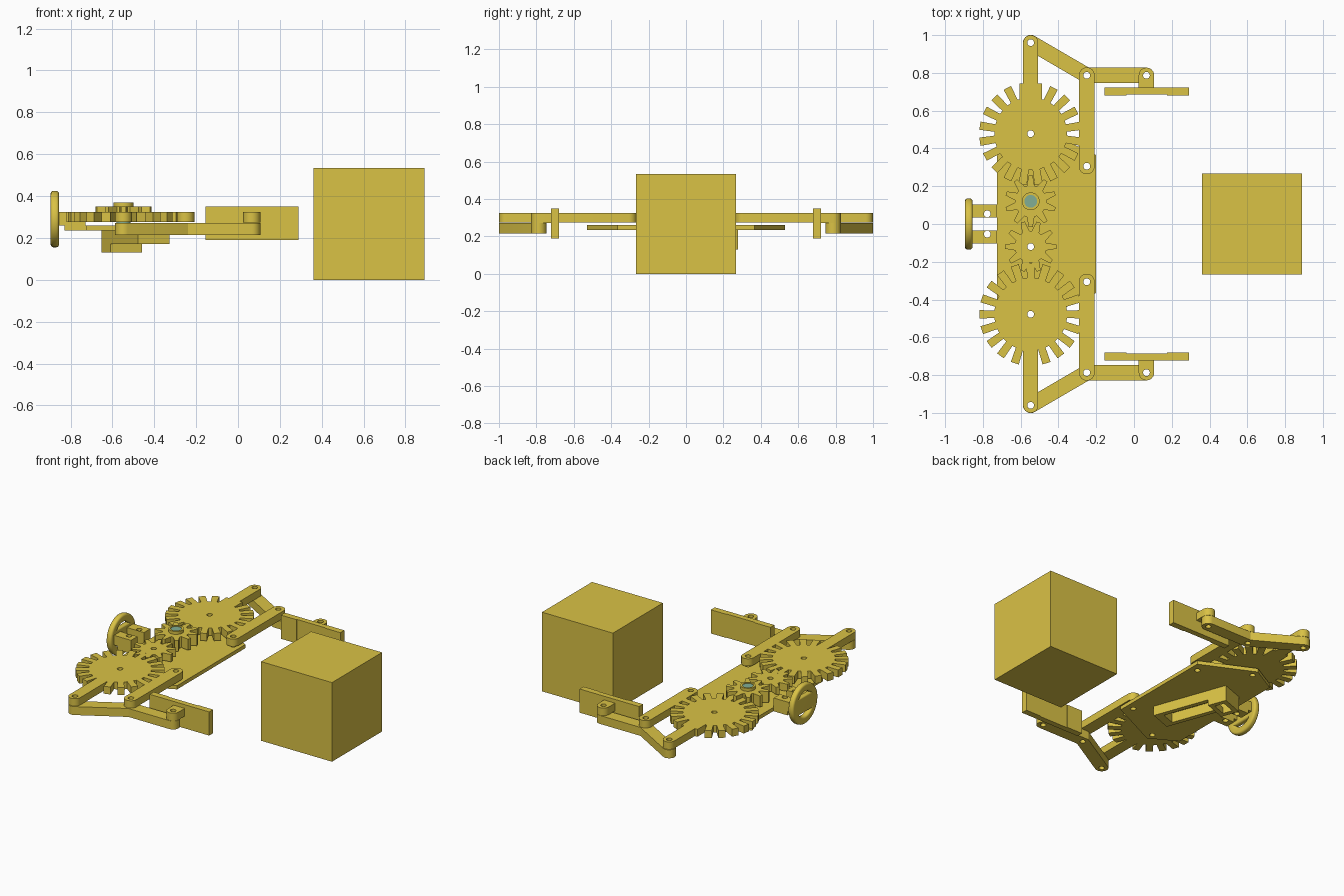
import bpy, bmesh
from math import sin, cos, pi, radians
from mathutils import Matrix, Vector

if "Cube" in bpy.data.objects:
    bpy.data.objects.remove(bpy.data.objects["Cube"])

yellow = bpy.data.materials.new("yellow")
yellow.diffuse_color = (0.7, 0.54, 0.06, 1)
yellow.use_nodes = True
yellow.node_tree.nodes["Principled BSDF"].inputs["Base Color"].default_value = yellow.diffuse_color
teal = bpy.data.materials.new("teal")
teal.diffuse_color = (0.22, 0.42, 0.3, 1)
teal.use_nodes = True
teal.node_tree.nodes["Principled BSDF"].inputs["Base Color"].default_value = teal.diffuse_color


def arc(cx, cy, r, a0=0.0, a1=2 * pi, n=24, closed=True):
    m = n if closed else n - 1
    return [(cx + r * cos(a0 + (a1 - a0) * i / m), cy + r * sin(a0 + (a1 - a0) * i / m)) for i in range(n)]


def rect(x0, x1, y0, y1):
    return [(x0, y0), (x1, y0), (x1, y1), (x0, y1)]


def plate(name, loops, z0, z1, mat=yellow, bevel=0.0, matrix=None):
    """Extrude a flat outline; every further loop is a hole."""
    c = bpy.data.curves.new(name, 'CURVE')
    c.dimensions, c.fill_mode = '2D', 'BOTH'
    c.extrude, c.bevel_depth, c.bevel_resolution = (z1 - z0) / 2 - bevel, bevel, 3
    for loop in loops:
        s = c.splines.new('POLY')
        s.points.add(len(loop) - 1)
        for p, (x, y) in zip(s.points, loop):
            p.co = (x, y, 0, 1)
        s.use_cyclic_u = True
    tmp = bpy.data.objects.new(name + "_curve", c)
    me = bpy.data.meshes.new_from_object(tmp)
    bpy.data.objects.remove(tmp)
    me.name = name
    bm = bmesh.new()
    bm.from_mesh(me)
    bmesh.ops.remove_doubles(bm, verts=bm.verts, dist=1e-5)
    bmesh.ops.recalc_face_normals(bm, faces=bm.faces)
    bm.transform((matrix or Matrix()) @ Matrix.Translation((0, 0, (z0 + z1) / 2)))
    bm.to_mesh(me)
    bm.free()
    me.shade_smooth()
    me.set_sharp_from_angle(angle=radians(30))
    me.materials.clear()
    me.materials.append(mat)
    ob = bpy.data.objects.new(name, me)
    bpy.context.collection.objects.link(ob)
    return ob


def stroke(pts, r):
    """Outline of a bar with round ends along a bent path."""
    P = [Vector(p) for p in pts]
    d = [(b - a).normalized() for a, b in zip(P, P[1:])]
    left, right = [], []
    for i in range(1, len(P) - 1):
        n0, n1 = (Vector((-v.y, v.x)) for v in (d[i - 1], d[i]))
        m = (n0 + n1).normalized()
        m *= r / m.dot(n0)
        left.append(tuple(P[i] + m))
        right.append(tuple(P[i] - m))
    a = Vector((1, 0)).angle_signed(d[0])
    b = Vector((1, 0)).angle_signed(d[-1])
    a, b = -a, -b
    start = arc(*P[0], r, a + pi / 2, a + 3 * pi / 2, 13, False)
    end = arc(*P[-1], r, b - pi / 2, b + pi / 2, 13, False)
    return start + right + end + left[::-1]


def tooth(a, ro, rr, wb, wt):
    u, v = Vector((cos(a), sin(a))), Vector((-sin(a), cos(a)))
    return [tuple(u * r + v * w) for r, w in ((rr, -wb), (ro, -wt), (ro, wt), (rr, wb))]


def hole(x, y, r=0.018):
    return arc(x, y, r, n=16)


GX, GY, SY = -0.547, 0.478, 0.12
LX, LY, EY = -0.25, 0.306, 0.787

# block to be gripped
plate("gripped_block", [rect(0.36, 0.89, -0.267, 0.267)], 0, 0.535)

# base plate with its rear tabs
half = [(-0.2, 0.365), (GX, 0.53), (-0.725, 0.43), (-0.725, 0.103), (-0.83, 0.103), (-0.83, 0.035), (-0.725, 0.035)]
outline = half + [(x, -y) for x, y in half[::-1]]
holes = [hole(GX, -SY)]
for s in (1, -1):
    holes += [hole(GX, s * GY), hole(LX, s * LY), hole(-0.777, s * 0.054)]
plate("base_plate", [outline] + holes, 0.235, 0.26)

for s, side in ((1, "left"), (-1, "right")):
    def flip(*loops):
        return [[(x, s * y) for x, y in l] for l in loops]

    # big gear with drive arm, arm pointing outwards
    step, phase = radians(18), (0.5 if s > 0 else 0)
    pts = []
    for k in range(20):
        off = (k + phase) * step
        if radians(14) < off < 2 * pi - radians(14):
            pts += tooth(pi / 2 + off, 0.272, 0.192, 0.02, 0.022)
    AY = 0.96 - GY
    arm = arc(0, AY, 0.04, 0, pi, 13, False)
    if s > 0:
        arm = [(0.06, 0.182), (0.06, 0.266), (0.04, 0.266)] + arm + [(-0.04, 0.266), (-0.06, 0.266), (-0.06, 0.182)]
    else:
        arm = [(0.04, 0.187)] + arm + [(-0.04, 0.187)]
    gear = [(GX + x, GY + y) for x, y in pts + arm]
    plate(side + "_gear_arm", flip(gear, hole(GX, GY), hole(GX, 0.96)), 0.275, 0.325)

    # small pinion
    pts = []
    for k in range(10):
        pts += tooth(pi / 2 + (k + (0 if s > 0 else 0.5)) * pi / 5, 0.136, 0.082, 0.02, 0.011)
    pinion = [(GX + x, SY + y) for x, y in pts]
    plate(side + "_pinion", flip(pinion, hole(GX, SY)), 0.275, 0.35 if s > 0 else 0.325)

    # follower link, bent finger and grip pad
    plate(side + "_link", flip(stroke([(LX, LY), (LX, EY)], 0.042), hole(LX, LY), hole(LX, EY)), 0.275, 0.325)
    path = [(GX, 0.96), (LX, EY), (0.066, EY)]
    plate(side + "_finger", flip(stroke(path, 0.041), *[hole(*p) for p in path]), 0.215, 0.272)
    lug = arc(0.066, EY, 0.041, 0, pi, 13, False) + [(0.025, 0.71), (0.107, 0.71)]
    plate(side + "_pad_lug", flip(lug, hole(0.066, EY)), 0.273, 0.325)
    pad = [(-0.155, 0.722), (-0.155, 0.68), (-0.04, 0.68), (-0.04, 0.685), (0.175, 0.685), (0.175, 0.68),
           (0.29, 0.68), (0.29, 0.722)]
    plate(side + "_grip_pad", flip(pad), 0.19, 0.35)

    # rear lug holding the flange
    plate(side + "_rear_lug", flip(rect(-0.86, -0.728, 0.035, 0.103), hole(-0.777, 0.054)), 0.26, 0.325)

# pinion hub and motor shaft
plate("pinion_hub", [arc(GX, SY, 0.047), arc(GX, SY, 0.034)], 0.35, 0.37)
plate("motor_shaft", [arc(GX, SY, 0.034)], 0.235, 0.366, teal)

# rear flange: rounded ring with two D-shaped openings
to_yz = Matrix(((0, 0, 1, 0), (1, 0, 0, 0), (0, 1, 0, 0.29), (0, 0, 0, 1)))
dees = [arc(0, 0, 0.097, t + 0.45, t + pi - 0.45, 17, False) for t in (0, pi)]
plate("rear_flange", [arc(0, 0, 0.121, n=40)] + dees, -0.895, -0.855, bevel=0.014, matrix=to_yz)

# motor bracket below the plate, turned slightly
turn = Matrix.Translation((-0.49, 0.01, 0)) @ Matrix.Rotation(radians(20), 4, 'Z')
plate("motor_bracket", [rect(-0.08, 0.08, -0.255, 0.255), rect(-0.05, 0.05, -0.2, 0.2)], 0.17, 0.236, matrix=turn)
plate("motor_bracket_foot", [rect(-0.08, 0.08, 0.13, 0.255), rect(-0.05, 0.05, 0.16, 0.225)], 0.13, 0.171, matrix=turn)
